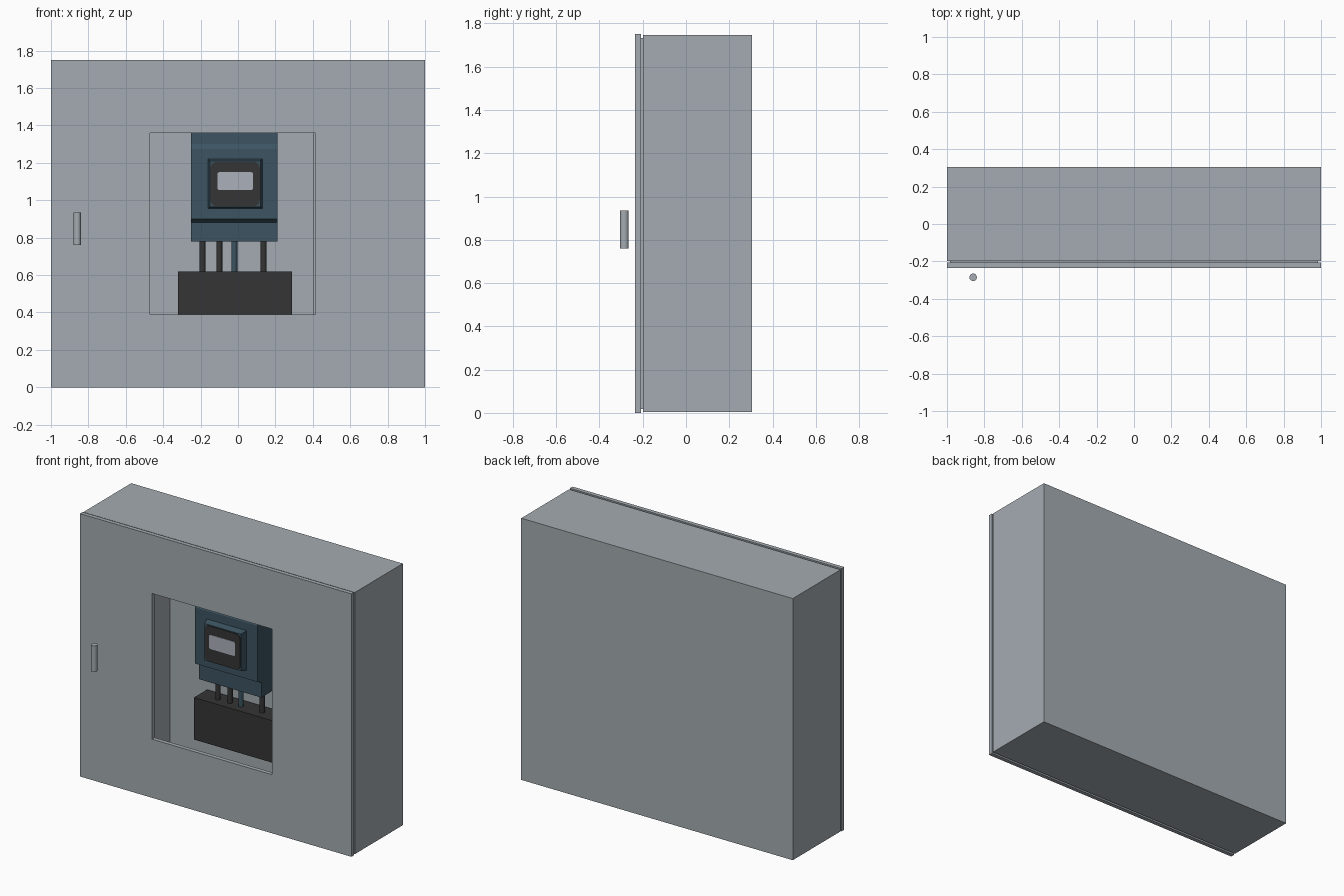
import bpy
import bmesh
from mathutils import Vector

if "Cube" in bpy.data.objects:
    bpy.data.objects.remove(bpy.data.objects["Cube"], do_unlink=True)


def material(name, rgb):
    m = bpy.data.materials.new(name)
    m.use_nodes = True
    m.diffuse_color = (*rgb, 1)
    m.node_tree.nodes["Principled BSDF"].inputs["Base Color"].default_value = (*rgb, 1)
    return m


grey = material("cabinet grey", (0.37, 0.41, 0.44))
blue = material("device blue", (0.045, 0.088, 0.12))
dark = material("charcoal", (0.035, 0.035, 0.035))
pale = material("display grey", (0.41, 0.44, 0.50))


def finish(name, bm, mat):
    bmesh.ops.recalc_face_normals(bm, faces=bm.faces)
    mesh = bpy.data.meshes.new(name)
    bm.to_mesh(mesh)
    bm.free()
    mesh.materials.append(mat)
    ob = bpy.data.objects.new(name, mesh)
    bpy.context.collection.objects.link(ob)
    return ob


def box(name, x, y, z, mat, radius=0):
    """Box from three (low, high) ranges, optionally rounded as seen from the front."""
    bm = bmesh.new()
    bmesh.ops.create_cube(bm, size=1)
    for v in bm.verts:
        v.co = Vector([(lo + hi) / 2 + c * (hi - lo) for c, (lo, hi) in zip(v.co, (x, y, z))])
    if radius:
        edges = [e for e in bm.edges
                 if abs(e.verts[0].co.y - e.verts[1].co.y) > 1e-5]
        bmesh.ops.bevel(bm, geom=edges, offset=radius, segments=5, profile=0.5, affect='EDGES')
    return finish(name, bm, mat)


def side_profile(name, x, points, mat):
    """Extrude a (y, z) outline across the x range."""
    bm = bmesh.new()
    face = bm.faces.new([bm.verts.new((x[0], y, z)) for y, z in points])
    new = bmesh.ops.extrude_face_region(bm, geom=[face])["geom"]
    bmesh.ops.translate(bm, vec=(x[1] - x[0], 0, 0),
                        verts=[g for g in new if isinstance(g, bmesh.types.BMVert)])
    return finish(name, bm, mat)


def rod(name, x, y, z, radius, mat):
    bpy.ops.mesh.primitive_cylinder_add(vertices=20, radius=radius, depth=z[1] - z[0],
                                        location=(x, y, (z[0] + z[1]) / 2))
    ob = bpy.context.object
    ob.name = name
    ob.data.materials.append(mat)
    bpy.ops.object.shade_smooth_by_angle()
    return ob


def cut(ob, x, y, z):
    cutter = box("cutter", x, y, z, grey)
    cutter.hide_render = True
    mod = ob.modifiers.new("opening", 'BOOLEAN')
    mod.operation = 'DIFFERENCE'
    mod.solver = 'EXACT'
    mod.object = cutter
    bpy.context.view_layer.objects.active = ob
    bpy.ops.object.modifier_apply(modifier=mod.name)
    bpy.data.objects.remove(cutter, do_unlink=True)


# Cabinet: hollow body, recessed seal and door with a viewing window
back = 0.14
cavity_x, cavity_z = (-0.6, 0.405), (0.12, 1.55)
body = box("cabinet_body", (-1, 1), (-0.198, 0.305), (0.004, 1.746), grey)
cut(body, cavity_x, (-0.3, back), cavity_z)
seal = box("door_seal", (-0.985, 0.985), (-0.207, -0.198), (0.018, 1.732), grey)
cut(seal, cavity_x, (-0.3, 0), cavity_z)
door = box("door", (-1, 1), (-0.235, -0.207), (0, 1.75), grey)
cut(door, (-0.47, 0.415), (-0.3, 0), (0.39, 1.36))
rod("door_handle", -0.86, -0.285, (0.76, 0.935), 0.02, grey)

# Device housing with sloped steps at the head and foot
device_x = (-0.25, 0.21)
side_profile("device_housing", device_x, [
    (back, 0.78), (-0.055, 0.78), (-0.055, 0.88), (-0.097, 0.9),
    (-0.097, 1.275), (-0.08, 1.3), (-0.08, 1.42), (back, 1.42)], blue)

# Screen surround: a block with tapered sides
surround = box("screen_surround", (-0.16, 0.13), (-0.14, -0.097), (0.955, 1.22), blue)
for v in surround.data.vertices:
    if v.co.y < -0.12:
        v.co.x += 0.01 if v.co.x < -0.015 else -0.01
        v.co.z += 0.01 if v.co.z < 1.08 else -0.01
box("screen_panel", (-0.147, 0.117), (-0.144, -0.138), (0.968, 1.205), dark, 0.035)
box("display", (-0.11, 0.08), (-0.147, -0.142), (1.055, 1.15), pale, 0.01)

# Junction block and the conduits feeding the device
box("junction_block", (-0.32, 0.29), (-0.006, 0.132), (0.34, 0.62), dark)
for i, (x, mat) in enumerate([(-0.19, dark), (-0.1, dark), (-0.02, blue), (0.137, dark)]):
    rod(f"conduit_{i + 1}", x, 0.06, (0.6, 0.8), 0.016, mat)
